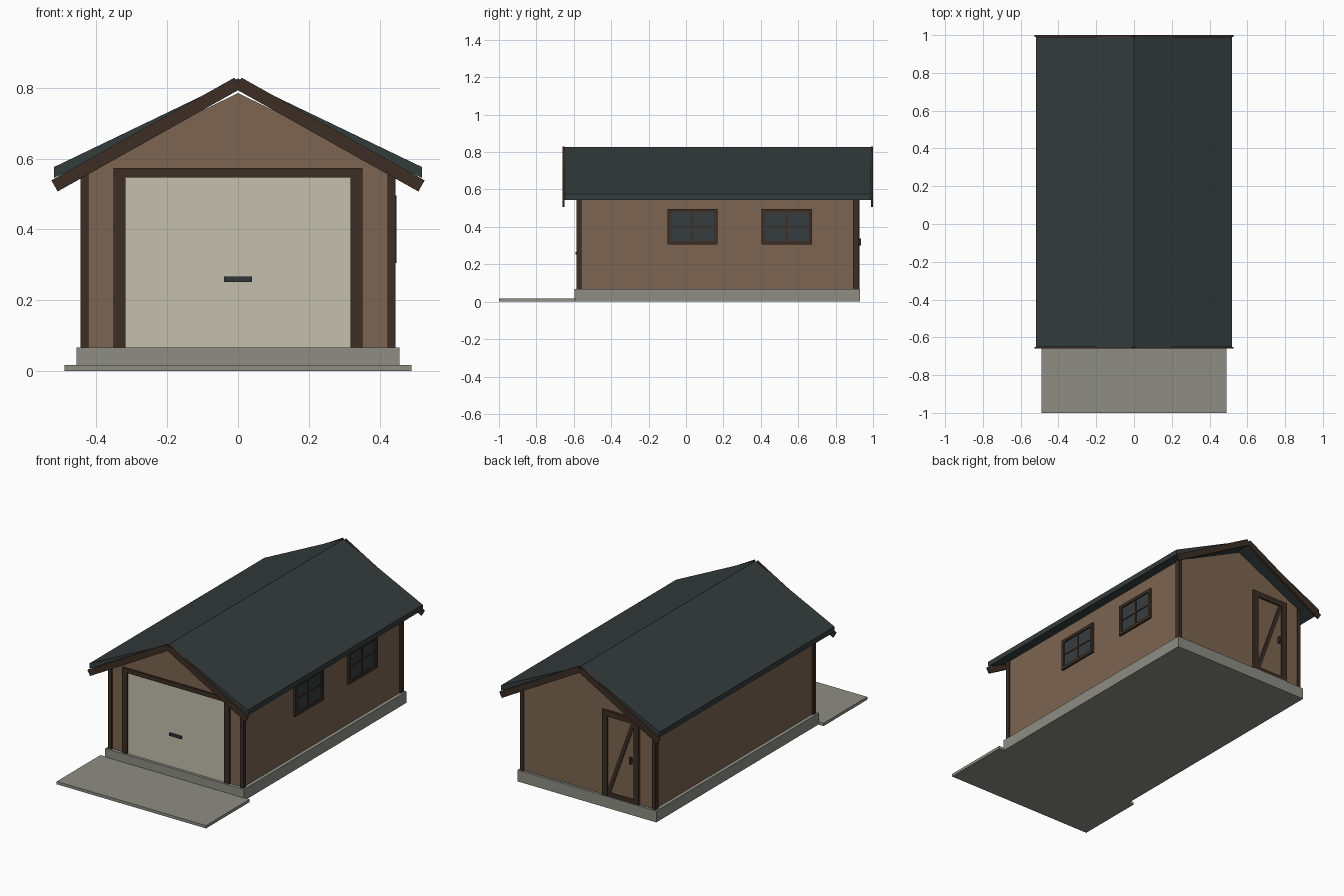
import bpy, math
from mathutils import Vector

cube = bpy.data.objects.get("Cube")
if cube:
    bpy.data.objects.remove(cube, do_unlink=True)


def material(name, r, g, b):
    m = bpy.data.materials.new(name)
    m.use_nodes = True
    m.diffuse_color = (r, g, b, 1)
    m.node_tree.nodes["Principled BSDF"].inputs["Base Color"].default_value = (r, g, b, 1)
    return m


WALL = material("brown wall", 0.2, 0.13, 0.083)
TRIM = material("dark brown trim", 0.046, 0.027, 0.018)
ROOF = material("slate roof", 0.034, 0.045, 0.045)
CONCRETE = material("concrete", 0.27, 0.27, 0.235)
CREAM = material("cream door", 0.55, 0.52, 0.42)
GLASS = material("window glass", 0.037, 0.047, 0.05)
METAL = material("dark metal", 0.032, 0.037, 0.04)


def prism(name, profile, y0, y1, mat):
    """Extrude an (x, z) outline from y0 to y1."""
    n = len(profile)
    verts = [(x, y, z) for y in (y0, y1) for x, z in profile]
    faces = [tuple(range(n)), tuple(reversed(range(n, 2 * n)))]
    faces += [(i, i + n, (i + 1) % n + n, (i + 1) % n) for i in range(n)]
    mesh = bpy.data.meshes.new(name)
    mesh.from_pydata(verts, [], faces)
    # make all normals point outward
    import bmesh
    bm = bmesh.new()
    bm.from_mesh(mesh)
    bmesh.ops.recalc_face_normals(bm, faces=bm.faces)
    bm.to_mesh(mesh)
    bm.free()
    mesh.materials.append(mat)
    obj = bpy.data.objects.new(name, mesh)
    bpy.context.collection.objects.link(obj)
    return obj


def box(name, x0, x1, y0, y1, z0, z1, mat):
    return prism(name, [(x0, z0), (x1, z0), (x1, z1), (x0, z1)], y0, y1, mat)


def strip(name, a, b, width, y0, y1, mat):
    """Straight board between two (x, z) points, centred on that line."""
    a, b = Vector(a), Vector(b)
    d = (b - a).normalized() * width / 2
    s = Vector((-d.y, d.x))
    return prism(name, [a + s, b + s, b - s, a - s], y0, y1, mat)


BASE = 0.067
FRONT, BACK = -0.575, 0.915

# Concrete
box("driveway", -0.49, 0.49, -1.0, -0.59, 0, 0.017, CONCRETE)
box("foundation", -0.456, 0.456, -0.595, 0.93, 0, BASE, CONCRETE)

# Walls with gables
prism("walls", [(-0.435, BASE), (0.435, BASE), (0.435, 0.574),
                (0, 0.785), (-0.435, 0.574)], FRONT, BACK, WALL)

# Roof
prism("roof", [(-0.52, 0.545), (0, 0.795), (0.52, 0.545),
               (0.52, 0.576), (0, 0.826), (-0.52, 0.576)], -0.65, 0.99, ROOF)

# Corner posts and sloping gable boards
for side, sx in (("left", 1), ("right", -1)):
    for end, y0, y1 in (("front", -0.585, -0.56), ("back", 0.893, 0.922)):
        box(f"{end}_{side}_post", *sorted((sx * 0.422, sx * 0.445)), y0, y1, BASE, 0.572, TRIM)
    for end, y0, y1 in (("front", -0.66, -0.65), ("back", 0.99, 1.0)):
        strip(f"{end}_{side}_gable_board", (sx * 0.001, 0.813), (sx * 0.518, 0.523),
              0.036, y0, y1, TRIM)

# Garage door
box("garage_door", -0.32, 0.32, -0.579, -0.57, BASE, 0.55, CREAM)
for side, sx in (("left", 1), ("right", -1)):
    box(f"garage_{side}_jamb", *sorted((sx * 0.318, sx * 0.352)), -0.585, -0.57, BASE, 0.547, TRIM)
box("garage_header", -0.352, 0.352, -0.585, -0.57, 0.547, 0.573, TRIM)
box("garage_handle", -0.039, 0.039, -0.59, -0.575, 0.252, 0.267, METAL)

# Side windows
Z0, Z1, F = 0.306, 0.496, 0.018
for name, y0, y1 in (("front", -0.099, 0.169), ("back", 0.403, 0.673)):
    ym, zm = (y0 + y1) / 2, (Z0 + Z1) / 2
    box(f"{name}_window_glass", 0.43, 0.439, y0, y1, Z0, Z1, GLASS)
    bars = {"bottom": (y0, y1, Z0, Z0 + F), "top": (y0, y1, Z1 - F, Z1),
            "front": (y0, y0 + F, Z0 + F, Z1 - F), "back": (y1 - F, y1, Z0 + F, Z1 - F)}
    for part, span in bars.items():
        box(f"{name}_window_{part}_frame", 0.43, 0.447, *span, TRIM)
    box(f"{name}_window_upright_bar", 0.43, 0.443, ym - 0.005, ym + 0.005, Z0 + F, Z1 - F, TRIM)
    box(f"{name}_window_cross_bar", 0.43, 0.443, y0 + F, y1 - F, zm - 0.005, zm + 0.005, TRIM)

# Back door with brace and handle
DX0, DX1, DTOP, J = -0.338, -0.097, 0.575, 0.034
box("back_door_panel", DX0, DX1, BACK - 0.01, 0.919, BASE, DTOP, WALL)
box("back_door_right_jamb", DX0, DX0 + J, BACK - 0.01, 0.928, BASE, DTOP - J, TRIM)
box("back_door_left_jamb", DX1 - J, DX1, BACK - 0.01, 0.928, BASE, DTOP - J, TRIM)
box("back_door_header", DX0, DX1, BACK - 0.01, 0.928, DTOP - J, DTOP, TRIM)
box("back_door_bottom_rail", DX0 + J, DX1 - J, BACK - 0.01, 0.925, BASE, BASE + 0.024, TRIM)
strip("back_door_brace", (DX1 - J - 0.004, BASE + 0.02), (DX0 + J + 0.006, DTOP - J),
      0.024, BACK - 0.01, 0.924, TRIM)
box("back_door_handle", -0.291, -0.279, BACK, 0.935, 0.3, 0.338, METAL)
